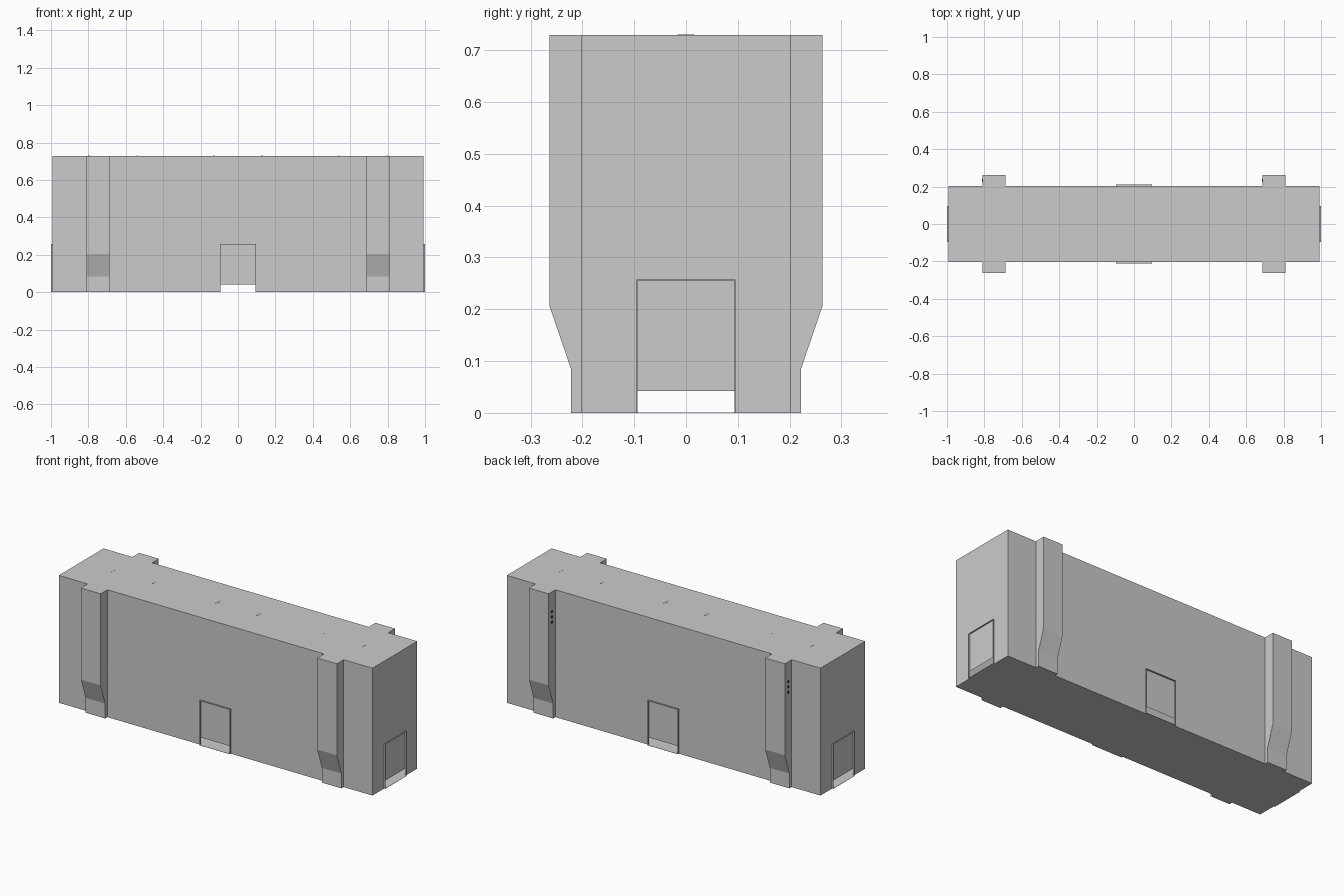
import bpy, bmesh, math
from mathutils import Matrix, Vector

if "Cube" in bpy.data.objects:
    bpy.data.objects.remove(bpy.data.objects["Cube"])

HX, HY, H = 0.993, 0.202, 0.729      # body half length, half depth, height
DW, DZ0, DZ1 = 0.094, 0.042, 0.257   # doorway half width, gap under shutter, top
SEAM = 0.285


def make_object(name, bm):
    me = bpy.data.meshes.new(name)
    bm.normal_update()
    bm.to_mesh(me)
    bm.free()
    ob = bpy.data.objects.new(name, me)
    bpy.context.collection.objects.link(ob)
    return ob


def face(bm, pts):
    return bm.faces.new([bm.verts.new(p) for p in pts])


def add_box(bm, x0, x1, y0, y1, z0, z1):
    m = Matrix.Translation(((x0 + x1) / 2, (y0 + y1) / 2, (z0 + z1) / 2)) \
        @ Matrix.Diagonal((x1 - x0, y1 - y0, z1 - z0, 1))
    bmesh.ops.create_cube(bm, size=1, matrix=m)


def sides():
    # Rotation about z, wall half width and wall distance for the four walls
    return [("front", 0, HX, HY), ("right", 1, HY, HX),
            ("back", 2, HX, HY), ("left", 3, HY, HX)]


# Hollow shell: floor, roof and four walls with a gap under each shutter
bm = bmesh.new()
face(bm, [(-HX, HY, 0), (HX, HY, 0), (HX, -HY, 0), (-HX, -HY, 0)])
face(bm, [(-HX, -HY, H), (HX, -HY, H), (HX, HY, H), (-HX, HY, H)])
for _, k, w, d in sides():
    rot = Matrix.Rotation(k * math.pi / 2, 4, 'Z')
    outline = [(-w, 0), (-DW, 0), (-DW, DZ0), (DW, DZ0), (DW, 0),
               (w, 0), (w, H), (-w, H)]
    face(bm, [rot @ Vector((u, -d, z)) for u, z in outline])
bmesh.ops.remove_doubles(bm, verts=bm.verts, dist=1e-5)
make_object("building_shell", bm)

# Thin door surrounds with a sill plate, one on each wall
for name, k, w, d in sides():
    depth = 0.009 if k % 2 == 0 else 0.007
    y0, y1, t = -d - depth, -d, 0.002
    bm = bmesh.new()
    add_box(bm, -DW - t, -DW, y0, y1, 0, DZ1)
    add_box(bm, DW, DW + t, y0, y1, 0, DZ1)
    add_box(bm, -DW - t, DW + t, y0, y1, DZ1 - t, DZ1)
    add_box(bm, -DW, DW, y0, y1, 0, 0.001)
    bm.transform(Matrix.Rotation(k * math.pi / 2, 4, 'Z'))
    make_object(name + "_door_surround", bm)

# Buttress columns that taper towards the ground
profile = [(HY, 0), (0.222, 0), (0.222, 0.085), (0.263, 0.205), (0.263, H), (HY, H)]
for side, s in (("front", -1), ("back", 1)):
    for end, cx in (("left", -0.748), ("right", 0.748)):
        bm = bmesh.new()
        f = face(bm, [(cx - 0.062, s * y, z) for y, z in profile])
        ext = bmesh.ops.extrude_face_region(bm, geom=[f])
        moved = [v for v in ext["geom"] if isinstance(v, bmesh.types.BMVert)]
        bmesh.ops.translate(bm, verts=moved, vec=(0.124, 0, 0))
        bmesh.ops.recalc_face_normals(bm, faces=bm.faces)
        make_object(f"{side}_{end}_buttress", bm)

# Fine panel seam along both long walls and around the buttress columns
e, t = 0.0008, 0.001
bm = bmesh.new()
add_box(bm, -HX, HX, -HY - e, HY + e, SEAM - t, SEAM + t)
for cx in (-0.748, 0.748):
    add_box(bm, cx - 0.062 - e, cx + 0.062 + e, -0.263, 0.263, SEAM - t, SEAM + t)
# Keep only the visible rim of the seam so the inside stays hollow
bmesh.ops.delete(bm, geom=[f for f in bm.faces if abs(f.normal.z) > 0.5], context='FACES_ONLY')
make_object("panel_seam", bm)

# Small lifting lugs along the roof
bm = bmesh.new()
for x in (0.13, 0.54, 0.797):
    for s in (-1, 1):
        add_box(bm, s * x - 0.004, s * x + 0.004, -0.016, 0.016, H - 0.002, H + 0.001)
make_object("roof_lugs", bm)

# Three round cable ports on the left side of each back column
bm = bmesh.new()
for cx in (-0.748, 0.748):
    for z in (0.555, 0.585, 0.615):
        m = Matrix.Translation((cx - 0.062, 0.232, z)) @ Matrix.Rotation(math.pi / 2, 4, 'Y')
        bmesh.ops.create_cone(bm, cap_ends=True, segments=12, radius1=0.008,
                              radius2=0.008, depth=0.004, matrix=m)
ports = make_object("cable_ports", bm)
dark = bpy.data.materials.new("dark_port")
dark.diffuse_color = (0.03, 0.03, 0.03, 1)
dark.use_nodes = True
dark.node_tree.nodes["Principled BSDF"].inputs["Base Color"].default_value = dark.diffuse_color
ports.data.materials.append(dark)
